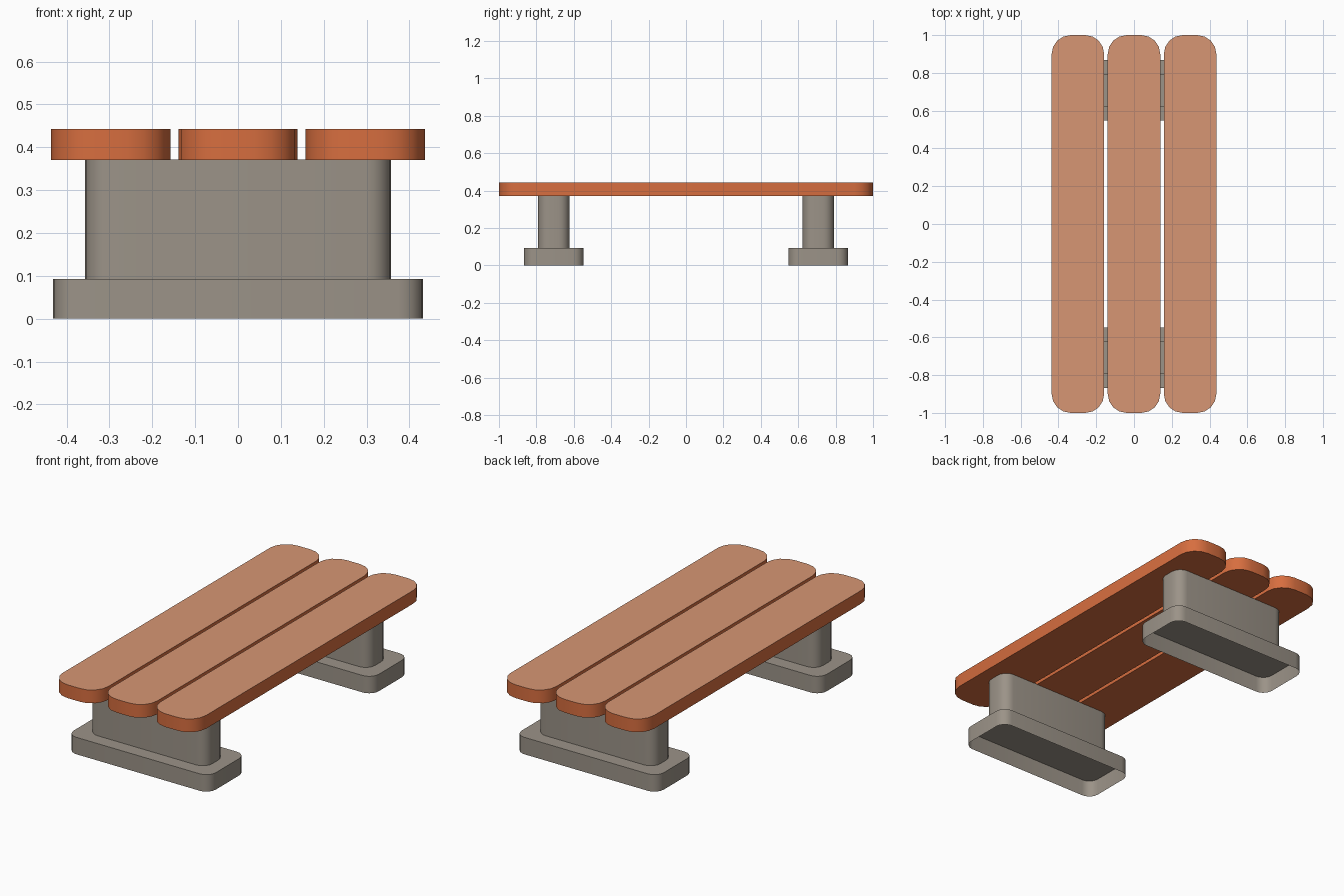
import bpy, bmesh, math

if "Cube" in bpy.data.objects:
    bpy.data.objects.remove(bpy.data.objects["Cube"])


def material(name, rgb):
    m = bpy.data.materials.new(name)
    m.diffuse_color = (*rgb, 1)
    m.use_nodes = True
    m.node_tree.nodes["Principled BSDF"].inputs["Base Color"].default_value = m.diffuse_color
    return m


stone = material("warm grey stone", (0.33, 0.292, 0.246))
wood_side = material("orange wood edge", (0.68, 0.156, 0.05))
wood_top = material("pale wood top", (0.68, 0.305, 0.175))


def rounded_slab(name, cx, cy, hx, hy, z0, z1, radius, segs, mats, bottom):
    """Vertical prism with a rounded rectangle outline; the bottom may be open."""
    outline = []
    for k, (sx, sy) in enumerate([(1, 1), (-1, 1), (-1, -1), (1, -1)]):
        for i in range(segs + 1):
            a = math.radians(90 * (k + i / segs))
            outline.append((cx + sx * (hx - radius) + radius * math.cos(a),
                            cy + sy * (hy - radius) + radius * math.sin(a)))
    bm = bmesh.new()
    low = [bm.verts.new((x, y, z0)) for x, y in outline]
    high = [bm.verts.new((x, y, z1)) for x, y in outline]
    n = len(outline)
    for i in range(n):
        j = (i + 1) % n
        bm.faces.new((low[i], low[j], high[j], high[i]))
    top = bm.faces.new(high)
    top.material_index = len(mats) - 1
    if bottom:
        bm.faces.new(low[::-1])
    mesh = bpy.data.meshes.new(name)
    bm.to_mesh(mesh)
    bm.free()
    for m in mats:
        mesh.materials.append(m)
    ob = bpy.data.objects.new(name, mesh)
    bpy.context.collection.objects.link(ob)
    bpy.context.view_layer.objects.active = ob
    ob.select_set(True)
    bpy.ops.object.shade_smooth_by_angle(angle=math.radians(40))
    ob.select_set(False)
    return ob


# Three seat planks
for label, x in (("left", -0.297), ("middle", 0), ("right", 0.297)):
    rounded_slab(f"{label}_plank", x, 0, 0.139, 1.0, 0.37, 0.443,
                 0.1, 4, [wood_side, wood_top], True)

# Two supports, each a pillar on a hollow foot
for label, y in (("front", -0.707), ("back", 0.707)):
    rounded_slab(f"{label}_pillar", 0, y, 0.357, 0.084, 0.093, 0.372,
                 0.058, 5, [stone], False)
    rounded_slab(f"{label}_foot", 0, y, 0.432, 0.16, 0, 0.093,
                 0.058, 5, [stone], False)
